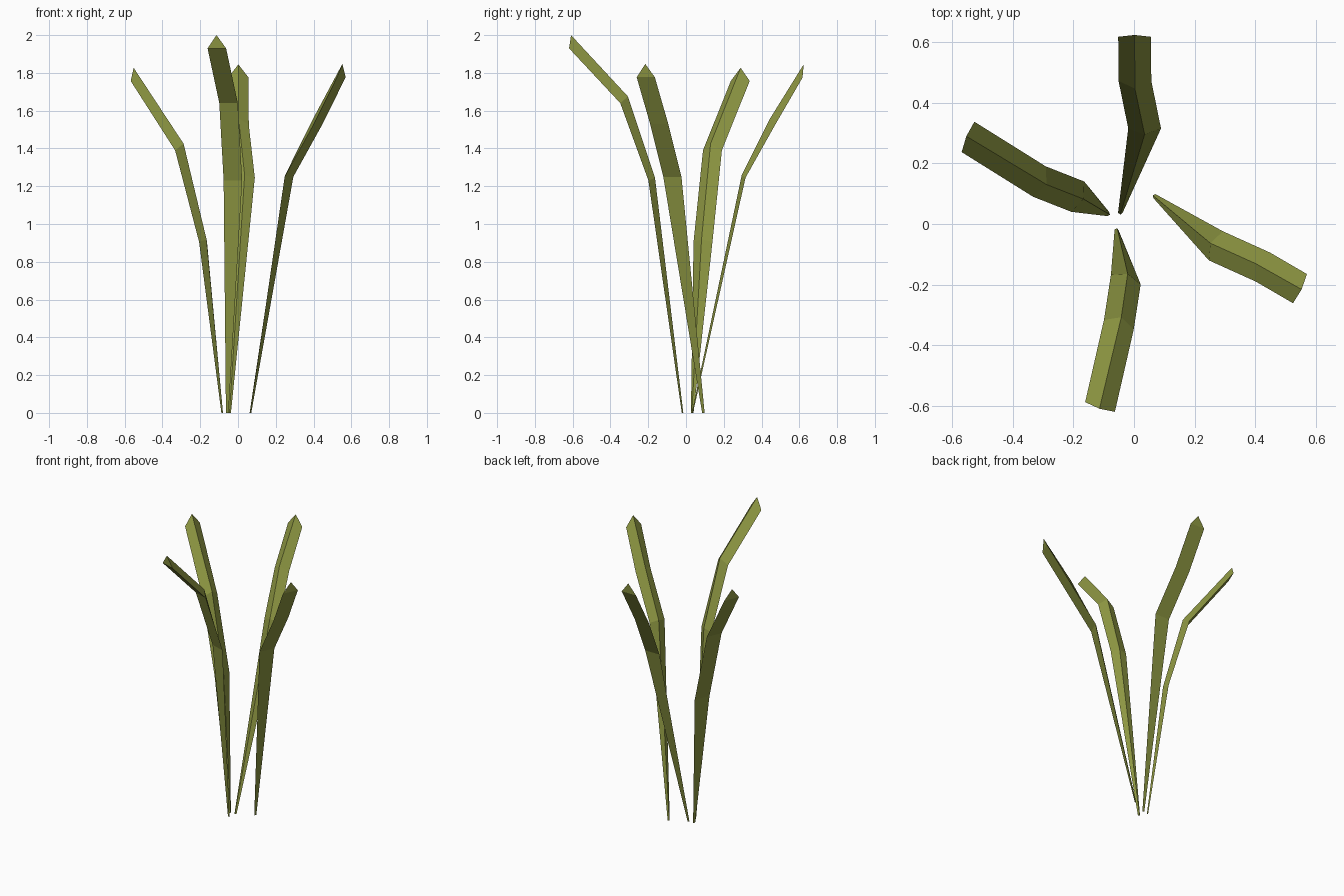
import bpy, bmesh
from mathutils import Vector

if "Cube" in bpy.data.objects:
    bpy.data.objects.remove(bpy.data.objects["Cube"])

green = bpy.data.materials.new("olive_green")
green.diffuse_color = (0.27, 0.31, 0.055, 1)
green.use_nodes = True
green.node_tree.nodes["Principled BSDF"].inputs["Base Color"].default_value = green.diffuse_color

# ridge position per ring: (inward shift, rise above the flat underside)
RIDGE = [(0.006, 0.0), (0.02, 0.014), (0.026, 0.035), (-0.006, 0.07)]


def leaf(name, side, centres):
    """Triangular blade: flat outer side, raised ridge on the inner side."""
    side = Vector((side[0], side[1], 0))
    bm = bmesh.new()
    inward = Vector((-side.y, side.x, 0)).normalized()
    if inward.dot(Vector(centres[-1])) > 0:
        inward = -inward
    rings = []
    for i, (c, (shift, rise)) in enumerate(zip(centres, RIDGE)):
        c = Vector(c)
        half = side * (0.07 if i == 0 else 0.5)
        ridge = c + inward * shift + Vector((0, 0, rise))
        rings.append([bm.verts.new(p) for p in (c - half, ridge, c + half)])
    for a, b in zip(rings, rings[1:]):
        for k in range(3):
            n = (k + 1) % 3
            bm.faces.new((a[k], a[n], b[n], b[k]))
    bm.faces.new(rings[0])
    bm.faces.new(rings[-1])
    bmesh.ops.recalc_face_normals(bm, faces=bm.faces)
    mesh = bpy.data.meshes.new(name)
    bm.to_mesh(mesh)
    bm.free()
    mesh.materials.append(green)
    bpy.context.collection.objects.link(bpy.data.objects.new(name, mesh))


# each leaf: width direction, then underside centres from base to tip
leaf("front_leaf", (0.098, -0.032),
     [(-0.057, -0.02, 0), (-0.027, -0.183, 1.23), (-0.05, -0.332, 1.64), (-0.112, -0.603, 1.93)])
leaf("back_leaf", (0.108, 0.0),
     [(-0.045, 0.037, 0), (0.035, 0.315, 1.245), (0.003, 0.472, 1.525), (0.002, 0.617, 1.775)])
leaf("right_leaf", (0.046, 0.096),
     [(0.067, 0.092, 0), (0.27, -0.072, 1.25), (0.425, -0.142, 1.53), (0.547, -0.213, 1.777)])
leaf("left_leaf", (0.042, 0.1),
     [(-0.085, 0.033, 0), (-0.185, 0.09, 0.905), (-0.312, 0.14, 1.39), (-0.547, 0.287, 1.757)])
